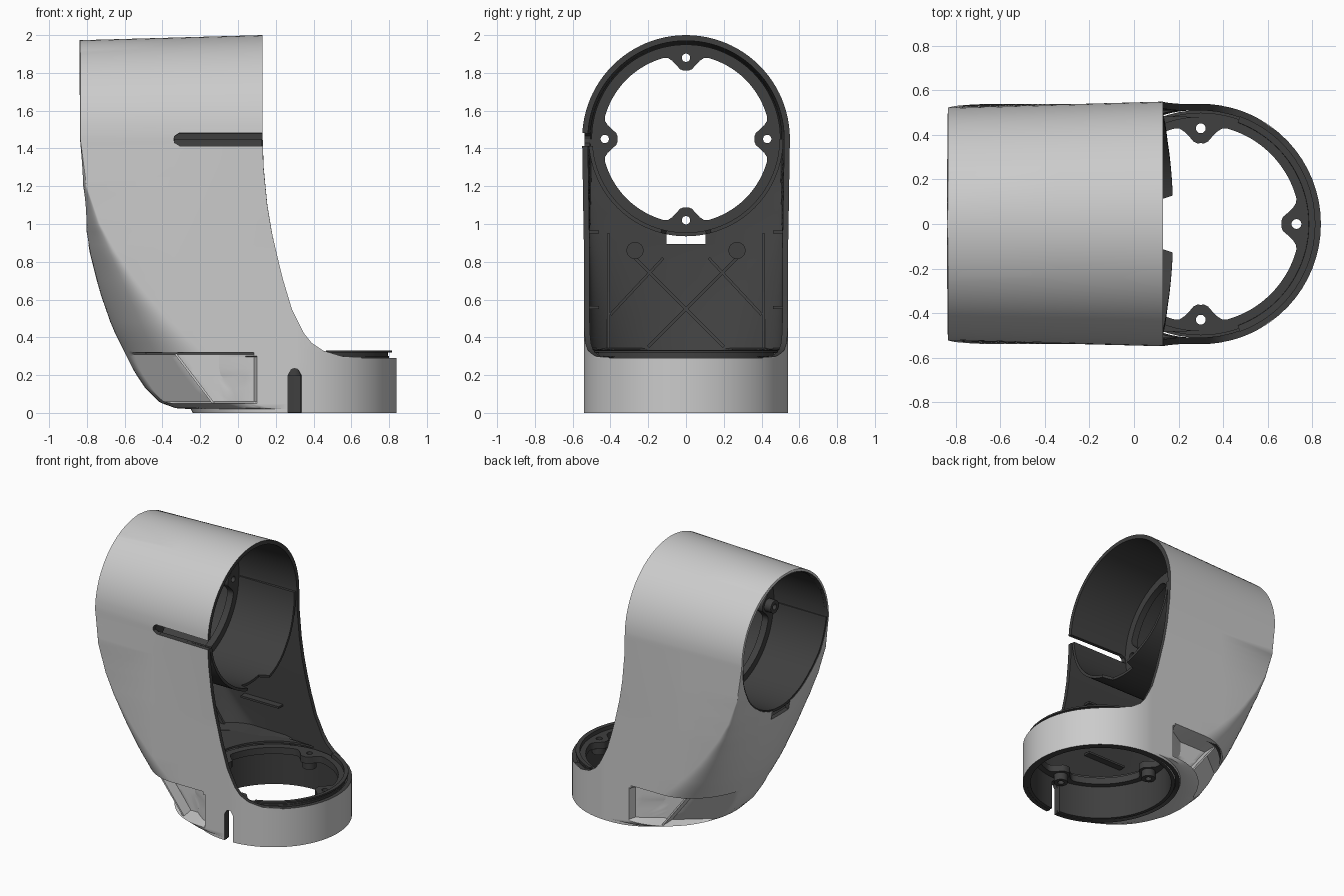
import bpy, bmesh, math
from mathutils import Matrix

cube = bpy.data.objects.get("Cube")
if cube:
    bpy.data.objects.remove(cube, do_unlink=True)


def material(name, rgb):
    m = bpy.data.materials.new(name)
    m.use_nodes = True
    m.diffuse_color = (*rgb, 1)
    m.node_tree.nodes["Principled BSDF"].inputs["Base Color"].default_value = (*rgb, 1)
    return m


LIGHT = material("light grey", (0.6, 0.6, 0.6))
DARK = material("dark grey", (0.05, 0.05, 0.05))
PI = math.pi
RING_X, RING_R, TUBE_Z, OPEN_R = 0.3, 0.54, 1.45, 0.505

# Back edge of the body: height, x, depth of the rounded corner
BACK = [(0, -.24, .505), (.02, -.25, .515), (.025, -.33, .5), (.05, -.4, .47), (.06, -.42, .47),
        (.13, -.49, .46), (.22, -.55, .44), (.32, -.6, .42), (.45, -.665, .34), (.65, -.735, .23),
        (.85, -.785, .14), (1.0, -.81, .08), (1.2, -.832, .03), (1.45, -.84, .005)]
# Open edge of the body: height, x
OPEN = [(0, .84), (.29, .84), (.295, .65), (.3, .55), (.33, .45), (.37, .39), (.42, .35),
        (.55, .285), (.7, .24), (.8, .215), (.95, .18), (1.1, .155), (1.3, .135), (1.45, .13)]


def lookup(table, z):
    z = min(max(z, table[0][0]), table[-1][0])
    for p, q in zip(table, table[1:]):
        if z <= q[0]:
            t = (z - p[0]) / (q[0] - p[0])
            return [a + (b - a) * t for a, b in zip(p[1:], q[1:])]


def back_wall(y, z):
    left, a = lookup(BACK, z)
    return left + a * (1 - math.sqrt(max(0, 1 - (y / RING_R) ** 2)))


def tube_radius(x):
    return 0.523 + 0.027 * (x + 0.84) / 0.97


def finish(name, bm, mats):
    me = bpy.data.meshes.new(name)
    bm.to_mesh(me)
    bm.free()
    ob = bpy.data.objects.new(name, me)
    bpy.context.collection.objects.link(ob)
    for m in mats:
        me.materials.append(m)
    return ob


def activate(ob):
    bpy.ops.object.select_all(action='DESELECT')
    ob.select_set(True)
    bpy.context.view_layer.objects.active = ob


def smooth(ob):
    activate(ob)
    bpy.ops.object.shade_smooth_by_angle(angle=math.radians(30))


def sheet(name, rows, thick, mats, offset=-1, flip=False, trim=None):
    """Skin a grid of points and thicken it; inside and rim take the last material."""
    bm = bmesh.new()
    grid = [[bm.verts.new(p) for p in r] for r in rows]
    for r, s in zip(grid, grid[1:]):
        for j in range(len(r) - 1):
            f = [r[j], r[j + 1], s[j + 1], s[j]]
            bm.faces.new(f[::-1] if flip else f)
    bmesh.ops.remove_doubles(bm, verts=bm.verts, dist=1e-4)
    if trim:
        trim(bm)
    ob = finish(name, bm, mats)
    activate(ob)
    mod = ob.modifiers.new("thickness", 'SOLIDIFY')
    mod.thickness, mod.offset = thick, offset
    mod.material_offset = mod.material_offset_rim = len(mats) - 1
    bpy.ops.object.modifier_apply(modifier=mod.name)
    return ob


def cylinder(name, r, depth, loc, axis='Z', mats=(DARK,), index=0):
    bm = bmesh.new()
    bmesh.ops.create_cone(bm, cap_ends=True, segments=48, radius1=r, radius2=r, depth=depth)
    turn = {'Z': Matrix(), 'X': Matrix.Rotation(PI / 2, 4, 'Y'), 'Y': Matrix.Rotation(PI / 2, 4, 'X')}
    bm.transform(Matrix.Translation(loc) @ turn[axis])
    for f in bm.faces:
        f.material_index = index
    return finish(name, bm, mats)


def box(name, lo, hi, mats=(DARK,), index=0):
    bm = bmesh.new()
    bmesh.ops.create_cube(bm, size=1)
    for v in bm.verts:
        v.co = [l + (c + .5) * (h - l) for c, l, h in zip(v.co, lo, hi)]
    for f in bm.faces:
        f.material_index = index
    return finish(name, bm, mats)


def cut(ob, cutter):
    cutter.hide_render = True
    activate(ob)
    mod = ob.modifiers.new("cut", 'BOOLEAN')
    mod.operation, mod.solver, mod.object = 'DIFFERENCE', 'EXACT', cutter
    bpy.ops.object.modifier_apply(modifier=mod.name)
    bpy.data.objects.remove(cutter, do_unlink=True)


def recess_depth(x, z):
    """Half width left inside the side recess: ring wall, then a facet tapering to the back."""
    fold = -.33 + (.31 - z) / .26 * .2
    ring = math.sqrt(max(0, .53 ** 2 - (x - RING_X) ** 2))
    return max(.38 - max(0, fold - x) * .8, ring)


# Outer shell: horizontal sections up to the tube centre, then the tube's upper half
def section(z, phi=0):
    left, a = lookup(BACK, z)
    opening = lookup(OPEN, z)[0]
    t0 = math.acos(min(1, max(0, (opening - RING_X) / RING_R)))
    t_slot = math.acos(.035 / RING_R)
    x0, xm = min(opening, RING_X), left + a
    half = []
    for t in [t_slot * i / 16 for i in range(17)] + [math.acos(.0175 / RING_R), PI / 2]:   # front ring arc
        t = max(t, t0)
        half.append((RING_X + RING_R * math.cos(t) if opening > RING_X else x0, RING_R * math.sin(t)))
    for x in (.2825, .265, .1, .085, .04, -.1, -.305, -.34, xm):      # straight side
        half.append((max(min(x, x0), xm), RING_R))
    for i in range(1, 25):                                # rounded back corner
        t = PI / 2 * i / 24
        half.append((xm - a * math.sin(t), RING_R * math.cos(t)))
    blend = min(1, (TUBE_Z - z) / .6)
    pts = []
    for x, y in half:
        r = tube_radius(x)
        y *= (r + (RING_R - r) * blend) / RING_R * math.cos(phi)
        if .055 < z < .315 and x < (.05 if z > .295 else .09):
            y = min(y, recess_depth(x, z))
        pts.append((x, y, z + r * math.sin(phi)))
    return [(x, -y, zz) for x, y, zz in pts] + pts[-2::-1]


def trim_shell(bm):
    """Open the tube's back end with its cable notch, the two slots and the ring's top."""
    doomed = []
    for f in bm.faces:
        x, y, z = f.calc_center_median()
        mouth = x < -.5 and math.hypot(y, z - TUBE_Z) < OPEN_R
        notch = x < -.5 and abs(y) < .11 and .89 < z < 1.0
        tube_slot = y < 0 and x > -.34 and 1.412 < z < 1.483
        ring_slot = y < 0 and .265 < x < .335 and z < .235
        ring_top = x > .65 and .2901 < z < .2949
        if mouth or notch or tube_slot or ring_slot or ring_top:
            doomed.append(f)
    bmesh.ops.delete(bm, geom=doomed, context='FACES')
    for v in bm.verts:
        x, y, z = v.co
        if v.is_boundary and x < -.5:                     # true the mouth to a circle
            if abs(y) > .12 or z > 1.2:
                k = OPEN_R / math.hypot(y, z - TUBE_Z)
                y, z = y * k, TUBE_Z + (z - TUBE_Z) * k
                v.co = (back_wall(y, z), y, z)
        elif y < 0 and abs(x + .34) < .002 and 1.411 < z < 1.483:       # round the slot ends
            v.co.x = -.305 - .035 * math.sqrt(max(0, 1 - ((z - 1.447) / .035) ** 2))
        elif y < 0 and abs(z - .235) < .001 and abs(x - .3) < .036:
            v.co.z = .2 + .035 * math.sqrt(max(0, 1 - ((x - .3) / .035) ** 2))
    bmesh.ops.remove_doubles(bm, verts=bm.verts, dist=1e-4)


heights = [0, .02, .025, .05, .06, .09, .13, .18, .2, .235, .27, .29, .295, .3, .31, .32, .33, .37, .42,
           .48, .55, .62, .7, .8, .85, .89, .93, .96, 1.0, 1.05, 1.1, 1.15, 1.2, 1.25, 1.3, 1.35, 1.412,
           1.43, 1.45]
rows = [section(z) for z in heights]
rows += [section(TUBE_Z, p) for p in [.03, .0585] + [PI / 2 * i / 24 for i in range(2, 25)]]
smooth(sheet("outer_shell", rows, .03, [LIGHT, DARK], flip=True, trim=trim_shell))

# Lower ring liner and lower half of the tube liner
liner = sheet("ring_liner", [[(RING_X + .512 * math.cos(2 * PI * j / 64), .512 * math.sin(2 * PI * j / 64), z)
                              for j in range(65)] for z in (.002, .285)], .025, [LIGHT, DARK])
rows = []
for i in range(61):
    t = PI + PI * i / 60
    y, z = .505 * math.cos(t), TUBE_Z + .505 * math.sin(t)
    end = .1 if abs(y) < .12 else lookup(OPEN, z)[0] - .004
    start = back_wall(y, z) + .005
    rows.append([(start + (end - start) * j / 6, y, z) for j in range(7)])
tube_liner = sheet("tube_liner", rows, .02, [DARK], offset=0)

# Slots through the liners
both = (LIGHT, DARK)
cut(tube_liner, box("slot_cutter", (-.335, -.7, 1.412), (.3, -.4, 1.482)))
cut(liner, box("slot_cutter", (.265, -.7, -.1), (.335, -.4, .2), both, 1))
cut(liner, cylinder("slot_end_cutter", .035, .3, (.3, -.55, .2), 'Y', both, 1))
smooth(liner)
smooth(tube_liner)


# Mounting flanges with four pierced lugs
def flange(name, place):
    rings = []
    n = 144
    bm = bmesh.new()
    for r_out, z in ((True, 0), (True, -.05), (False, -.05), (False, 0)):
        ring = []
        for i in range(n):
            t = 2 * PI * i / n
            d = abs((t + PI / 4) % (PI / 2) - PI / 4) / .26
            lug = min(1, .6 + .6 * math.cos(PI * d)) if d < 1 else 0
            r = .5 if r_out else .445 - .082 * lug
            ring.append(bm.verts.new((r * math.cos(t), r * math.sin(t), z)))
        rings.append(ring)
    for k in range(4):
        a, b = rings[k], rings[(k + 1) % 4]
        for i in range(n):
            bm.faces.new((a[i], a[(i + 1) % n], b[(i + 1) % n], b[i]))
    bmesh.ops.recalc_face_normals(bm, faces=bm.faces)
    ob = finish(name, bm, [DARK])
    for k in range(4):
        x, y = .43 * math.cos(k * PI / 2), .43 * math.sin(k * PI / 2)
        cut(ob, cylinder("hole_cutter", .022, .3, (x, y, 0)))
        boss = cylinder(name + "_boss", .048, .06, (x, y, -.075))
        cut(boss, cylinder("hole_cutter", .022, .3, (x, y, 0)))
        boss.data.transform(place)
        smooth(boss)
    ob.data.transform(place)
    smooth(ob)


flange("lower_flange", Matrix.Translation((RING_X, 0, .3)))
flange("upper_flange", Matrix.Translation((-.34, 0, TUBE_Z)) @ Matrix.Rotation(PI / 2, 4, 'Y'))

# Raised lip around the lower flange
angles = [math.radians(-70 + 140 * i / 40) for i in range(41)]
smooth(sheet("ring_lip", [[(RING_X + r * math.cos(t), r * math.sin(t), z) for t in angles]
                          for r, z in ((.49, .27), (.49, .325), (.515, .325))], .012, [DARK], offset=0))

# Cavity floor between the ring and the back wall
rows = []
for i in range(41):
    t = PI / 2 + PI * i / 40
    y = .5 * math.sin(t)
    rows.append([(RING_X + .48 * math.cos(t), .96 * y, .325), (back_wall(y, .325) + .015, y, .325)])
sheet("cavity_floor", rows, .015, [DARK], offset=0)

# Stiffening ribs on the inside of the back wall
ribs = [(-.30, .85, .2, .35), (-.40, .52, -.12, .82), (-.41, .33, -.41, .95)]
for s in (1, -1):
    for y0, z0, y1, z1 in ribs:
        path = [(s * (y0 + (y1 - y0) * i / 12), z0 + (z1 - z0) * i / 12) for i in range(13)]
        sheet("wall_rib", [[(back_wall(y, z) + d, y, z) for y, z in path] for d in (.02, .07)],
              .015, [DARK], offset=0)
    smooth(cylinder("screw_post", .045, .1, (back_wall(.27, .86) + .07, s * .27, .86), 'X'))
    for z in (.55, .95):
        box("side_rib", (-.3, min(s * .46, s * .52), z), (.02, max(s * .46, s * .52), z + .015))
    # Diagonal web in the side recess
    sheet("recess_web", [[(-.33, s * y, .312), (-.13, s * y, .05)] for y in (.34, .47)], .012, [LIGHT], offset=0)
